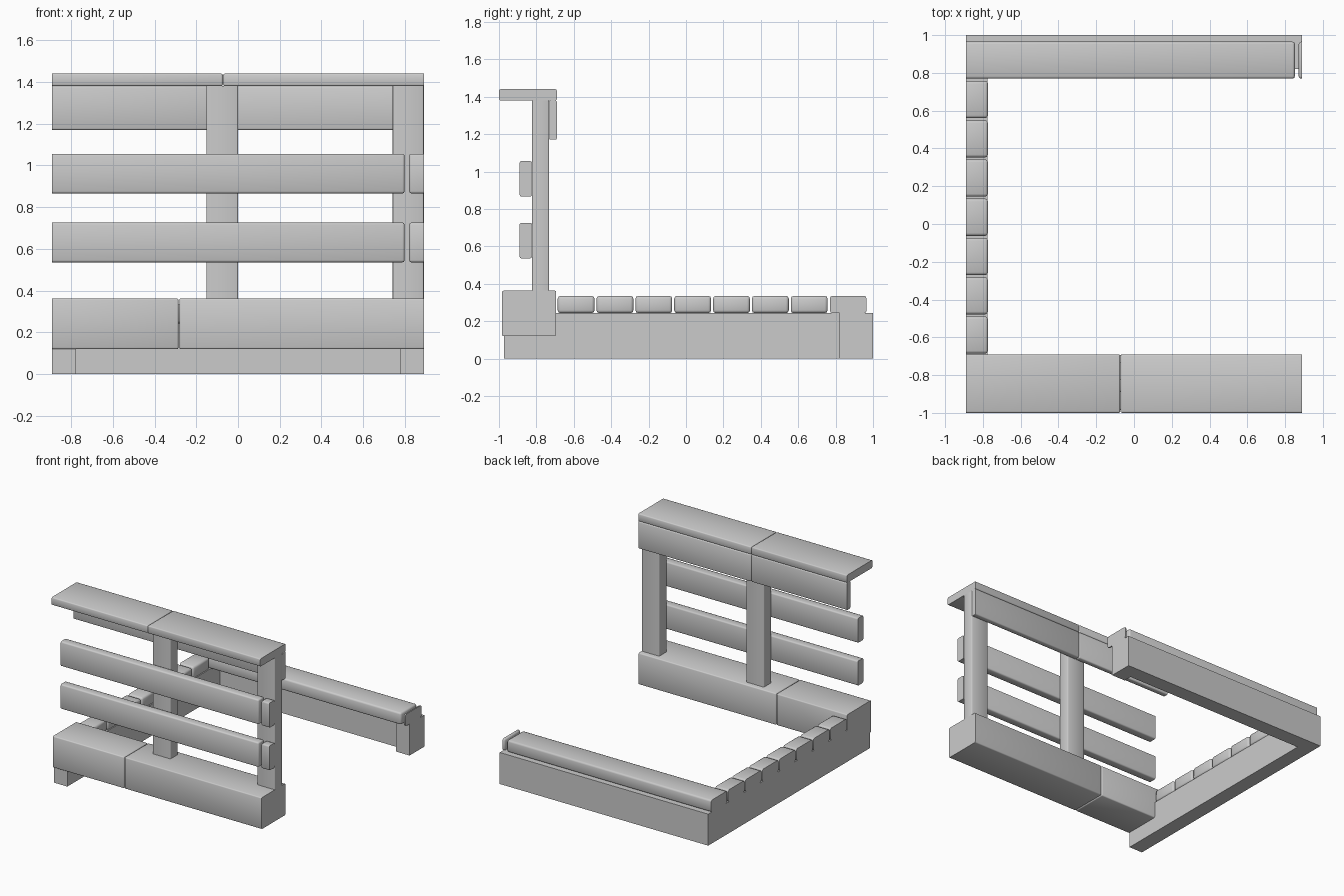
import bpy, bmesh

if "Cube" in bpy.data.objects:
    bpy.data.objects.remove(bpy.data.objects["Cube"])

X = 0.89  # both side limits, where the boards are cut off flat


def finish(bm, name):
    bmesh.ops.recalc_face_normals(bm, faces=bm.faces)
    me = bpy.data.meshes.new(name)
    bm.to_mesh(me)
    bm.free()
    ob = bpy.data.objects.new(name, me)
    bpy.context.collection.objects.link(ob)
    bpy.ops.object.select_all(action='DESELECT')
    ob.select_set(True)
    bpy.context.view_layer.objects.active = ob
    bpy.ops.object.shade_smooth_by_angle(angle=0.9)
    return ob


def board(name, xs, ys, zs, r=0.008, cut_x=True, cut_z=False):
    """Rounded box; ends lying on the cut planes stay sharp."""
    bm = bmesh.new()
    bmesh.ops.create_cube(bm, size=1)
    for v in bm.verts:
        v.co = [a[0] if c < 0 else a[1] for a, c in zip((xs, ys, zs), v.co)]

    def rounded(e):
        a, b = (v.co for v in e.verts)
        on_cut = cut_x and abs(a.x - b.x) < 1e-5 and abs(abs(a.x) - X) < 1e-4
        on_end = cut_z and abs(a.z - b.z) < 1e-5
        return not (on_cut or on_end)

    bmesh.ops.bevel(bm, geom=[e for e in bm.edges if rounded(e)], offset=r,
                    segments=2, profile=0.5, affect='EDGES')
    return finish(bm, name)


# Foundation: left wall, back wall and short right return
bm = bmesh.new()
outline = [(-X, -0.973), (-0.775, -0.973), (-0.775, 0.885), (0.775, 0.885),
           (0.775, 0.82), (X, 0.82), (X, 1.0), (-X, 1.0)]
face = bm.faces.new([bm.verts.new((x, y, 0)) for x, y in outline])
ext = bmesh.ops.extrude_face_region(bm, geom=[face])
for v in ext['geom']:
    if isinstance(v, bmesh.types.BMVert):
        v.co.z = 0.243
finish(bm, "foundation")

# Cut floor planks along the left wall
for i in range(7):
    y = -0.686 + i * 0.2077
    board(f"floor_plank_{i + 1}", (-X, -0.773), (y, y + 0.197), (0.243, 0.335), 0.015)

# Back floor plank, with the start of the next one
for name, xs in (("back_plank_long", (-X, 0.852)), ("back_plank_short", (0.872, X))):
    board(name, xs, (0.769, 0.965), (0.243, 0.335), 0.013)

# Heavy front sill beam in two lengths
for name, xs in (("sill_left", (-X, -0.285)), ("sill_right", (-0.281, X))):
    board(name, xs, (-0.984, -0.694), (0.12, 0.363))

# Posts
for name, xs in (("middle_post", (-0.152, 0.0)), ("right_post", (0.741, X))):
    board(name, xs, (-0.823, -0.732), (0.363, 1.38), 0.006, cut_x=False, cut_z=True)

# Two fence rails, each with the start of the next length
for row, z in (("lower", 0.536), ("upper", 0.866)):
    for part, xs in (("long", (-X, 0.798)), ("short", (0.82, X))):
        board(f"{row}_rail_{part}", xs, (-0.89, -0.823), (z, z + 0.19), 0.01)

# Top cap and the fascia board below it, both jointed at the same place
for side, xs in (("left", (-X, -0.073)), ("right", (-0.071, X))):
    board(f"top_cap_{side}", xs, (-1.0, -0.69), (1.38, 1.44))
    board(f"fascia_{side}", xs, (-0.732, -0.69), (1.17, 1.38))
